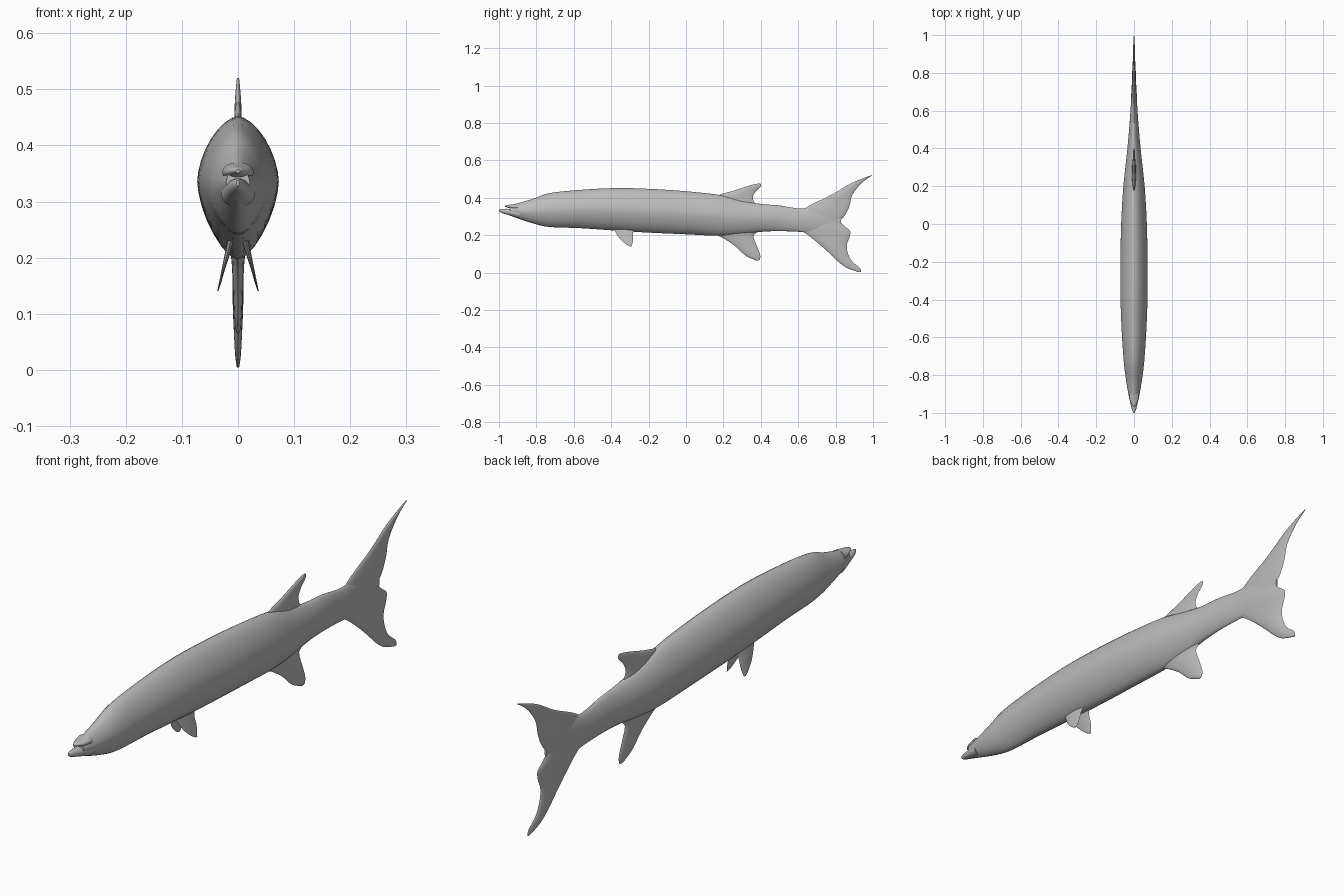
import bpy, math

mat = bpy.data.materials.new("fish grey")
mat.diffuse_color = (0.5, 0.5, 0.5, 1)


def smooth_rows(rows, steps=4):
    """Catmull-Rom interpolation of station rows."""
    out = []
    for i in range(len(rows) - 1):
        p0, p1 = rows[max(i - 1, 0)], rows[i]
        p2, p3 = rows[i + 1], rows[min(i + 2, len(rows) - 1)]
        for s in range(steps):
            t = s / steps
            out.append([0.5 * (2*b + (c - a)*t + (2*a - 5*b + 4*c - d)*t*t
                               + (3*b - a - 3*c + d)*t**3)
                        for a, b, c, d in zip(p0, p1, p2, p3)])
    out.append(list(rows[-1]))
    return out


def section(n, power):
    """Unit superellipse section."""
    pts = []
    for k in range(n):
        a = 2 * math.pi * k / n
        c, s = math.cos(a), math.sin(a)
        pts.append((math.copysign(abs(c)**(2/power), c),
                    math.copysign(abs(s)**(2/power), s)))
    return pts


def loft(name, rings):
    n = len(rings[0])
    verts = [v for r in rings for v in r]
    faces = [(i*n + k, i*n + (k+1) % n, (i+1)*n + (k+1) % n, (i+1)*n + k)
             for i in range(len(rings) - 1) for k in range(n)]
    faces += [tuple(range(n))[::-1], tuple(range(len(verts) - n, len(verts)))]
    me = bpy.data.meshes.new(name)
    me.from_pydata(verts, [], faces)
    me.materials.append(mat)
    ob = bpy.data.objects.new(name, me)
    bpy.context.collection.objects.link(ob)
    bpy.context.view_layer.objects.active = ob
    ob.select_set(True)
    bpy.ops.object.mode_set(mode='EDIT')
    bpy.ops.mesh.select_all(action='SELECT')
    bpy.ops.mesh.normals_make_consistent(inside=False)
    bpy.ops.object.mode_set(mode='OBJECT')
    bpy.ops.object.shade_smooth_by_angle(angle=math.radians(50))
    ob.select_set(False)
    return ob


def tube(name, rows, power=1.65):
    """Rows along the length: y, top z, bottom z, half width."""
    sec = section(32, power)
    return loft(name, [[(w*c, y, (t+b)/2 + (t-b)/2*s) for c, s in sec]
                       for y, t, b, w in smooth_rows(rows)])


def fin(name, rows, side=1):
    """Rows along the height: z, leading y, trailing y, half thickness, x offset."""
    sec = section(20, 1.7)
    return loft(name, [[(side*x + h*s, (a+b)/2 + (b-a)/2*c, z) for c, s in sec]
                       for z, a, b, h, x in smooth_rows(rows)])


# long body with tapering tail stalk
tube("body", [
    (-.94, .363, .305, .021), (-.90, .371, .290, .030), (-.82, .394, .264, .043),
    (-.73, .425, .244, .054), (-.57, .442, .238, .065), (-.38, .452, .225, .072),
    (-.2, .448, .214, .072), (0, .435, .205, .068), (.18, .415, .197, .058),
    (.30, .386, .205, .046), (.40, .367, .218, .035), (.5, .359, .222, .026),
    (.61, .342, .218, .018), (.72, .345, .21, .013), (.83, .30, .26, .004)])

# jaws with a small mouth gap
tube("upper_jaw", [(-.967, .357, .351, .004), (-.958, .361, .349, .010),
                   (-.935, .364, .342, .0215), (-.90, .370, .335, .028)], 2)
tube("lower_jaw", [(-1.0, .338, .328, .003), (-.985, .341, .319, .010),
                   (-.94, .341, .305, .021), (-.89, .335, .290, .030)], 2)

# forked tail
fin("tail_fin", [
    (.520, .988, .997, .002, 0), (.500, .935, .965, .004, 0), (.470, .868, .93, .006, 0),
    (.417, .78, .89, .007, 0), (.364, .67, .876, .009, 0), (.330, .62, .863, .011, 0),
    (.300, .62, .845, .011, 0), (.275, .62, .825, .011, 0), (.250, .62, .845, .011, 0),
    (.225, .62, .876, .011, 0), (.195, .66, .876, .010, 0), (.150, .715, .86, .010, 0),
    (.105, .765, .865, .009, 0), (.060, .812, .888, .007, 0), (.025, .86, .93, .005, 0),
    (.004, .92, .936, .002, 0)])

# dorsal and anal fins
fin("dorsal_fin", [
    (.34, .15, .40, .012, 0), (.375, .15, .366, .012, 0), (.400, .155, .357, .010, 0),
    (.417, .18, .362, .009, 0), (.438, .255, .376, .007, 0), (.460, .322, .399, .006, 0),
    (.471, .36, .401, .004, 0), (.477, .387, .396, .002, 0)])
fin("anal_fin", [
    (.240, .13, .42, .015, 0), (.208, .15, .37, .013, 0), (.187, .195, .362, .011, 0),
    (.144, .260, .378, .009, 0), (.096, .312, .396, .007, 0), (.075, .35, .396, .005, 0),
    (.065, .373, .390, .002, 0)])

# paired belly fins
for side, label in ((1, "right"), (-1, "left")):
    fin("belly_fin_" + label, [
        (.245, -.39, -.27, .006, .010), (.21, -.373, -.283, .005, .018),
        (.18, -.352, -.283, .003, .026), (.155, -.325, -.287, .002, .032),
        (.141, -.303, -.292, .001, .036)], side)
